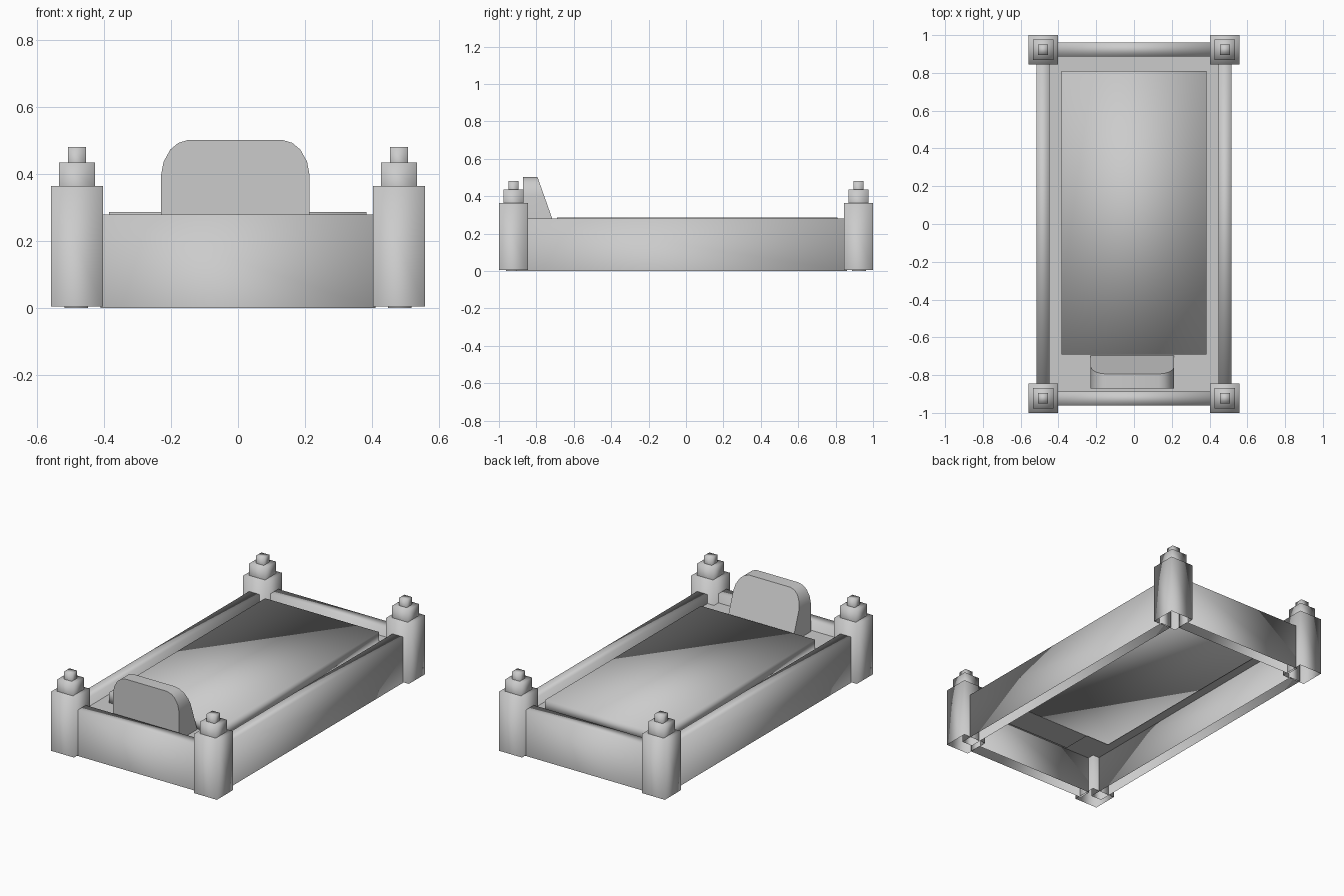
import bpy, bmesh

if "Cube" in bpy.data.objects:
    bpy.data.objects.remove(bpy.data.objects["Cube"])


def finish(name, bm, smooth=False):
    bmesh.ops.recalc_face_normals(bm, faces=bm.faces[:])
    mesh = bpy.data.meshes.new(name)
    bm.to_mesh(mesh)
    bm.free()
    for p in mesh.polygons:
        p.use_smooth = smooth
    obj = bpy.data.objects.new(name, mesh)
    bpy.context.collection.objects.link(obj)
    return obj


def box(name, x, y, z, smooth=True, open_bottom=False):
    """Box from (min, max) ranges, optionally without its underside."""
    x, y = sorted(x), sorted(y)
    bm = bmesh.new()
    bmesh.ops.create_cube(bm, size=1)
    for v in bm.verts:
        v.co = [r[0] if c < 0 else r[1] for c, r in zip(v.co, (x, y, z))]
    obj_bm = bm
    bmesh.ops.recalc_face_normals(bm, faces=bm.faces[:])
    if open_bottom:
        bottom = [f for f in bm.faces if f.normal.z < -0.5]
        bmesh.ops.delete(bm, geom=bottom, context='FACES_ONLY')
        # keep outward normals: recalc is reliable on this open shell
    return finish(name, obj_bm, smooth)


# Corner posts: three stacked, hollow tiers (half width, z range)
tiers = [("post_base", 0.0775, (0.005, 0.364)),
         ("post_middle", 0.0535, (0.364, 0.435)),
         ("post_cap", 0.0265, (0.435, 0.48))]
for sx, side in ((-1, "left"), (1, "right")):
    for sy, end in ((-1, "front"), (1, "back")):
        cx, cy = sx * 0.4805, sy * 0.9225
        for name, h, z in tiers:
            box(f"{end}_{side}_{name}", (cx - h, cx + h), (cy - h, cy + h), z,
                open_bottom=True)

# Rails between the posts, open underneath
for s, name in ((-1, "left_rail"), (1, "right_rail")):
    box(name, (s * 0.447, s * 0.517), (-0.91, 0.86), (0, 0.28), open_bottom=True)
for s, name in ((-1, "front_rail"), (1, "back_rail")):
    box(name, (-0.41, 0.41), (s * 0.887, s * 0.962), (0, 0.28), open_bottom=True)

# Ground sheet inside the frame
bm = bmesh.new()
bm.faces.new([bm.verts.new((x, y, 0.225)) for x, y in
              ((-0.447, -0.887), (0.447, -0.887), (0.447, 0.887), (-0.447, 0.887))])
finish("ground_sheet", bm)

# Raised slab
box("raised_slab", (-0.385, 0.383), (-0.69, 0.81), (0.218, 0.287))

# Headstone: rounded outline with upright outer face and sloped inner face
half = [(0.221, 0.22), (0.221, 0.40), (0.214, 0.437), (0.194, 0.473),
        (0.170, 0.493), (0.140, 0.502)]
outline = half + [(-x, z) for x, z in reversed(half)]
bm = bmesh.new()
outer = [bm.verts.new((x - 0.008, -0.872, z)) for x, z in outline]
inner = [bm.verts.new((x - 0.008, -0.794 + (0.502 - z) * 0.355, z)) for x, z in outline]
bm.faces.new(outer)
bm.faces.new(inner[::-1])
for i in range(len(outline)):
    j = (i + 1) % len(outline)
    bm.faces.new((outer[j], outer[i], inner[i], inner[j]))
stone = finish("headstone", bm)
bpy.context.view_layer.objects.active = stone
stone.select_set(True)
bpy.ops.object.shade_smooth_by_angle()
